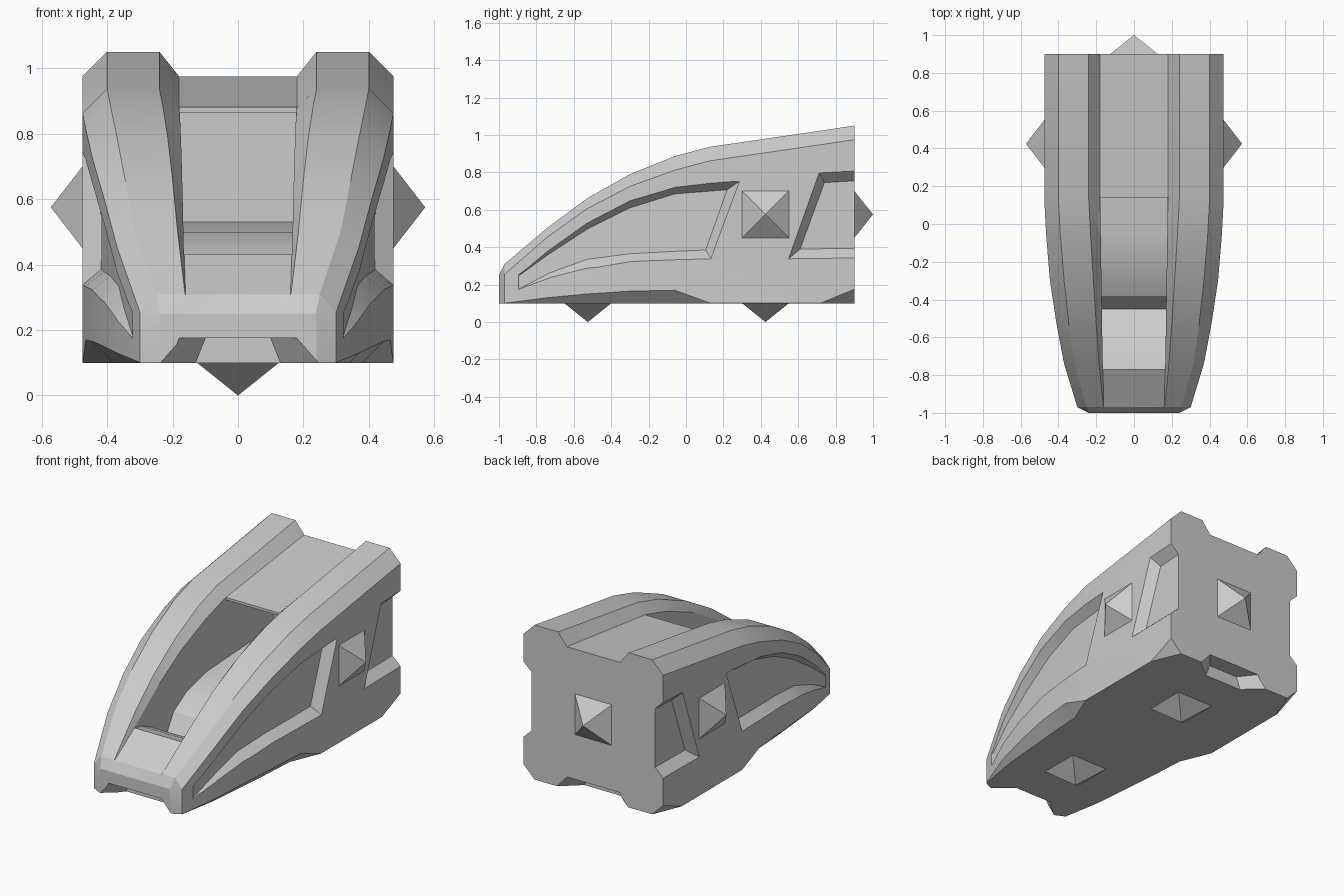
import bpy, bmesh, math
from mathutils import Vector

if "Cube" in bpy.data.objects:
    bpy.data.objects.remove(bpy.data.objects["Cube"])


def make(name, bm):
    bmesh.ops.recalc_face_normals(bm, faces=bm.faces[:])
    me = bpy.data.meshes.new(name)
    bm.to_mesh(me)
    bm.free()
    ob = bpy.data.objects.new(name, me)
    bpy.context.collection.objects.link(ob)
    return ob


def loft(name, rings):
    """Closed loops of points skinned in sequence, with end caps."""
    bm = bmesh.new()
    vs = [[bm.verts.new(p) for p in r] for r in rings]
    n = len(vs[0])
    for a, b in zip(vs, vs[1:]):
        for i in range(n):
            j = (i + 1) % n
            bm.faces.new((a[i], a[j], b[j], b[i]))
    bm.faces.new(vs[0])
    bm.faces.new(vs[-1])
    return make(name, bm)


def cut(target, cutter):
    m = target.modifiers.new("cut", 'BOOLEAN')
    m.operation = 'DIFFERENCE'
    m.solver = 'EXACT'
    m.object = cutter
    bpy.context.view_layer.objects.active = target
    bpy.ops.object.modifier_apply(modifier=m.name)
    bpy.data.objects.remove(cutter)


# Hull stations: y, side half width, side top z, rail outer x, rail top z,
# rail inner x, groove half width, groove depth, bottom chamfer
stations = [
    (-1.0, .24, .20, .237, .25, .155, .150, .001, .001),
    (-.97, .30, .255, .25, .31, .162, .160, .002, .001),
    (-.74, .37, .455, .315, .505, .185, .165, .055, .03),
    (-.53, .41, .605, .345, .66, .20, .168, .06, .05),
    (-.30, .445, .725, .37, .79, .215, .172, .06, .065),
    (-.06, .465, .812, .39, .887, .23, .176, .06, .07),
    (.13, .475, .862, .40, .937, .24, .18, .057, .001),
    (.72, .475, .948, .40, 1.023, .24, .18, .07, .001),
    (.90, .475, .975, .40, 1.05, .24, .18, .075, .075),
]
rings = []
for y, hw, zc, rw, zt, iw, gw, t, c in stations:
    half = [(hw - c, .1), (hw, .1 + c), (hw, zc), (rw, zt), (iw, zt), (gw, zt - t)]
    rings.append([(x, y, z) for x, z in half] + [(-x, y, z) for x, z in reversed(half)])
hull = loft("hull", rings)


def width(y):
    for a, b in zip(stations, stations[1:]):
        if y <= b[0]:
            return a[1] + (b[1] - a[1]) * (y - a[0]) / (b[0] - a[0])
    return .475


# Cockpit hollow: side profile swept across the groove
profile = [(-.80, 1.2), (-.79, .45), (-.77, .43), (-.70, .415), (-.60, .37), (-.45, .27),
           (-.38, .38), (-.25, .455), (-.05, .50), (.60, .53), (.60, .865), (.14, .865), (.14, 1.2)]


def wall(y):
    return .165 + .014 * min(1, (y + .8) / .94)


cut(hull, loft("cockpit_cutter", [[(s * wall(y), y, z) for y, z in profile] for s in (-1, 1)]))


# Side recesses: columns of (outer low, inner low, inner high, outer high, depth)
def recess(name, cols, s):
    loops = []
    for ol, il, ih, oh, d in cols:
        pts = []
        for o, i in ((ol, il), (oh, ih)):
            inner = Vector((width(i[0]) - d, *i))
            outer = Vector((width(o[0]), *o))
            pts.append((inner, inner + (outer - inner) * 1.3 + Vector((.004, 0, 0))))
        (i0, o0), (i1, o1) = pts
        loops.append([(s * p.x, p.y, p.z) for p in (o0, i0, i1, o1)])
    return loft(name, loops)


front_cols = [
    ((-.90, .17), (-.89, .178), (-.89, .25), (-.90, .255), .004),
    ((-.73, .233), (-.73, .262), (-.73, .365), (-.73, .388), .025),
    ((-.53, .285), (-.53, .335), (-.53, .495), (-.53, .53), .045),
    ((-.30, .32), (-.30, .365), (-.30, .61), (-.30, .65), .055),
    ((-.06, .33), (-.06, .378), (-.06, .685), (-.06, .722), .055),
    ((.135, .335), (.105, .385), (.22, .707), (.29, .755), .055),
]
rear_cols = [
    ((.545, .335), (.61, .39), (.74, .745), (.715, .80), .055),
    ((.95, .34), (.95, .395), (.95, .758), (.95, .813), .055),
]
# the rear recess slopes in along its leading edge
rear_cols[0] = ((.545, .335), (.61, .39), (.74, .745), (.71, .80), .055)
for s in (-1, 1):
    cut(hull, recess("front_recess_cutter", front_cols, s))
    cut(hull, recess("rear_recess_cutter", rear_cols, s))

# Tapered notches under the nose and tail
for y0, d in ((-1, 1), (.9, -1)):
    loops = []
    for k in (-.2, 1):
        lo, hi = .24 - .11 * k, .18 - .08 * k
        lo2 = lo + (lo - hi) * .5
        y = y0 + d * .1 * k
        loops.append([(-lo2, y, .0625), (lo2, y, .0625), (hi, y, .175), (-hi, y, .175)])
    cut(hull, loft("notch_cutter", loops))

bpy.ops.object.select_all(action='DESELECT')
hull.select_set(True)
bpy.context.view_layer.objects.active = hull
bpy.ops.object.shade_smooth_by_angle(angle=math.radians(22))


# Pyramid studs on the sides, tail and belly
def stud(name, base, normal, height):
    bm = bmesh.new()
    n = Vector(normal)
    u = Vector((0, 0, 1)) if n.z == 0 else Vector((1, 0, 0))
    v = n.cross(u)
    b = Vector(base)
    ring = [bm.verts.new(b + .125 * (i * u + j * v)) for i, j in ((1, 1), (1, -1), (-1, -1), (-1, 1))]
    tip = bm.verts.new(b + n * height)
    bm.faces.new(ring)
    for i in range(4):
        bm.faces.new((ring[i], ring[(i + 1) % 4], tip))
    make(name, bm)


stud("right_stud", (.475, .425, .575), (1, 0, 0), .097)
stud("left_stud", (-.475, .425, .575), (-1, 0, 0), .097)
stud("tail_stud", (0, .9, .575), (0, 1, 0), .1)
stud("front_belly_stud", (0, -.525, .1), (0, 0, -1), .1)
stud("rear_belly_stud", (0, .425, .1), (0, 0, -1), .1)
